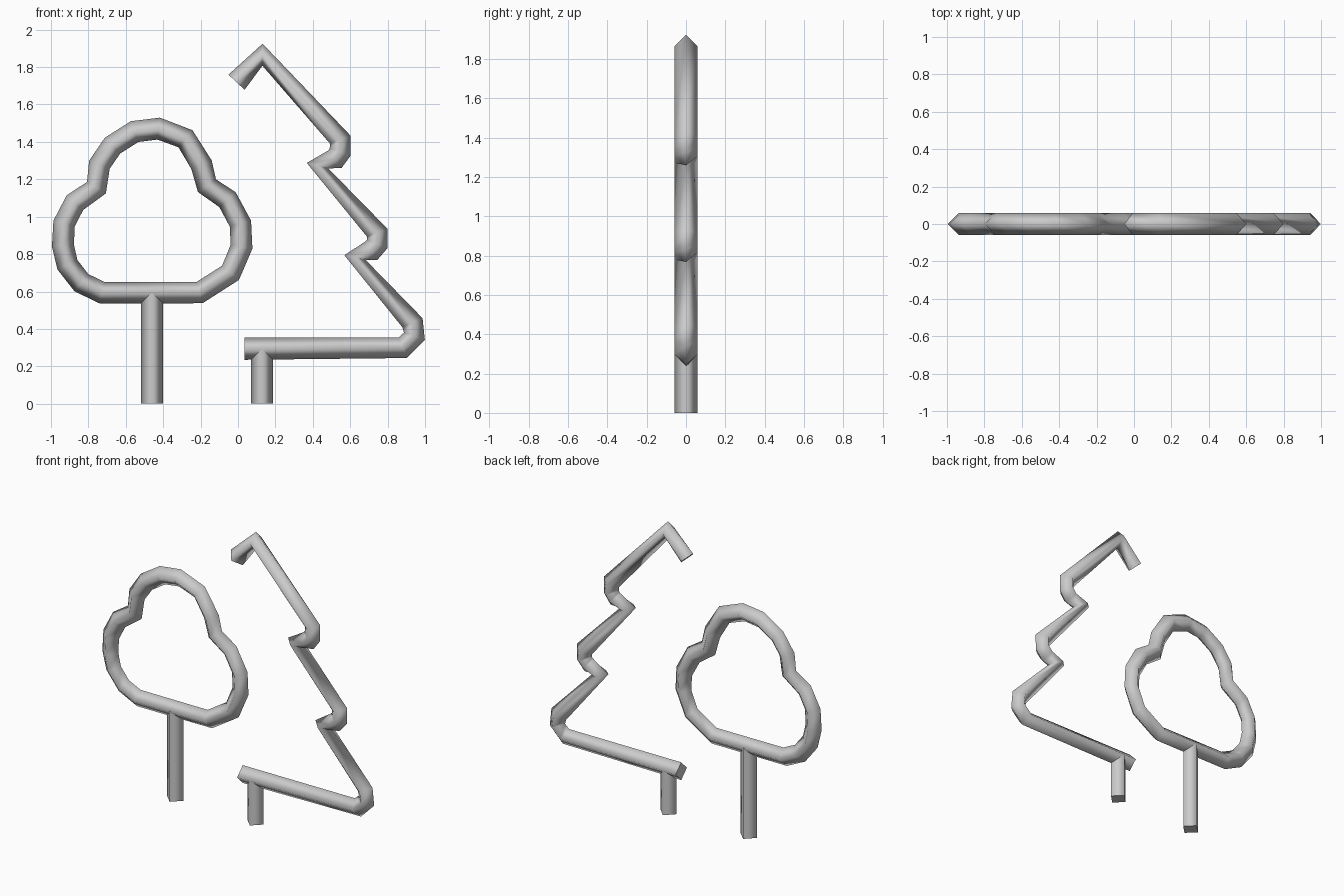
import bpy, bmesh
from mathutils import Vector

if "Cube" in bpy.data.objects:
    bpy.data.objects.remove(bpy.data.objects["Cube"])

R = 0.059  # tube radius

grey = bpy.data.materials.new("light_grey")
grey.diffuse_color = (0.6, 0.6, 0.6, 1)
grey.use_nodes = True
grey.node_tree.nodes["Principled BSDF"].inputs["Base Color"].default_value = grey.diffuse_color


def tube(name, path, closed=False):
    """Sweep a four-sided diamond section along an (x, z) path, without mitring."""
    pts = [Vector((x, 0, z)) for x, z in path]
    n = len(pts)
    bm = bmesh.new()
    rings = []
    for i, p in enumerate(pts):
        before = pts[i - 1] if closed or i > 0 else None
        after = pts[(i + 1) % n] if closed or i < n - 1 else None
        t = Vector()
        if before is not None:
            t += (p - before).normalized()
        if after is not None:
            t += (after - p).normalized()
        t.normalize()
        side = Vector((t.z, 0, -t.x)) * R
        depth = Vector((0, R, 0))
        rings.append([bm.verts.new(p + o) for o in (side, depth, -side, -depth)])
    for i in range(n if closed else n - 1):
        a, b = rings[i], rings[(i + 1) % n]
        for k in range(4):
            m = (k + 1) % 4
            bm.faces.new((a[k], a[m], b[m], b[k])).smooth = True
    # flat end caps with their own vertices
    if not closed:
        bm.faces.new([bm.verts.new(v.co) for v in rings[0]][::-1])
        bm.faces.new([bm.verts.new(v.co) for v in rings[-1]])
    mesh = bpy.data.meshes.new(name)
    bm.to_mesh(mesh)
    bm.free()
    mesh.materials.append(grey)
    bpy.context.collection.objects.link(bpy.data.objects.new(name, mesh))


# Round tree: three-lobed crown outline and trunk
tube("round_tree_crown", [
    (-.727, .594), (-.837, .647), (-.912, .743), (-.936, .845), (-.93, .963),
    (-.872, 1.075), (-.757, 1.155), (-.741, 1.278), (-.671, 1.38),
    (-.553, 1.455), (-.425, 1.471), (-.281, 1.417), (-.195, 1.278),
    (-.166, 1.166), (-.056, 1.091), (.013, .963), (.019, .84),
    (-.04, .70), (-.206, .594)], closed=True)
tube("round_tree_trunk", [(-.46, 0), (-.46, .6)])

# Fir tree: open zigzag outline and short trunk
tube("fir_tree_outline", [
    (-.008, 1.719), (.131, 1.866),
    (.547, 1.412), (.546, 1.345), (.518, 1.307), (.425, 1.273),
    (.745, .914), (.744, .853), (.71, .816), (.626, .781),
    (.933, .433), (.943, .361), (.88, .299), (.035, .294)])
tube("fir_tree_trunk", [(.128, 0), (.128, .295)])
